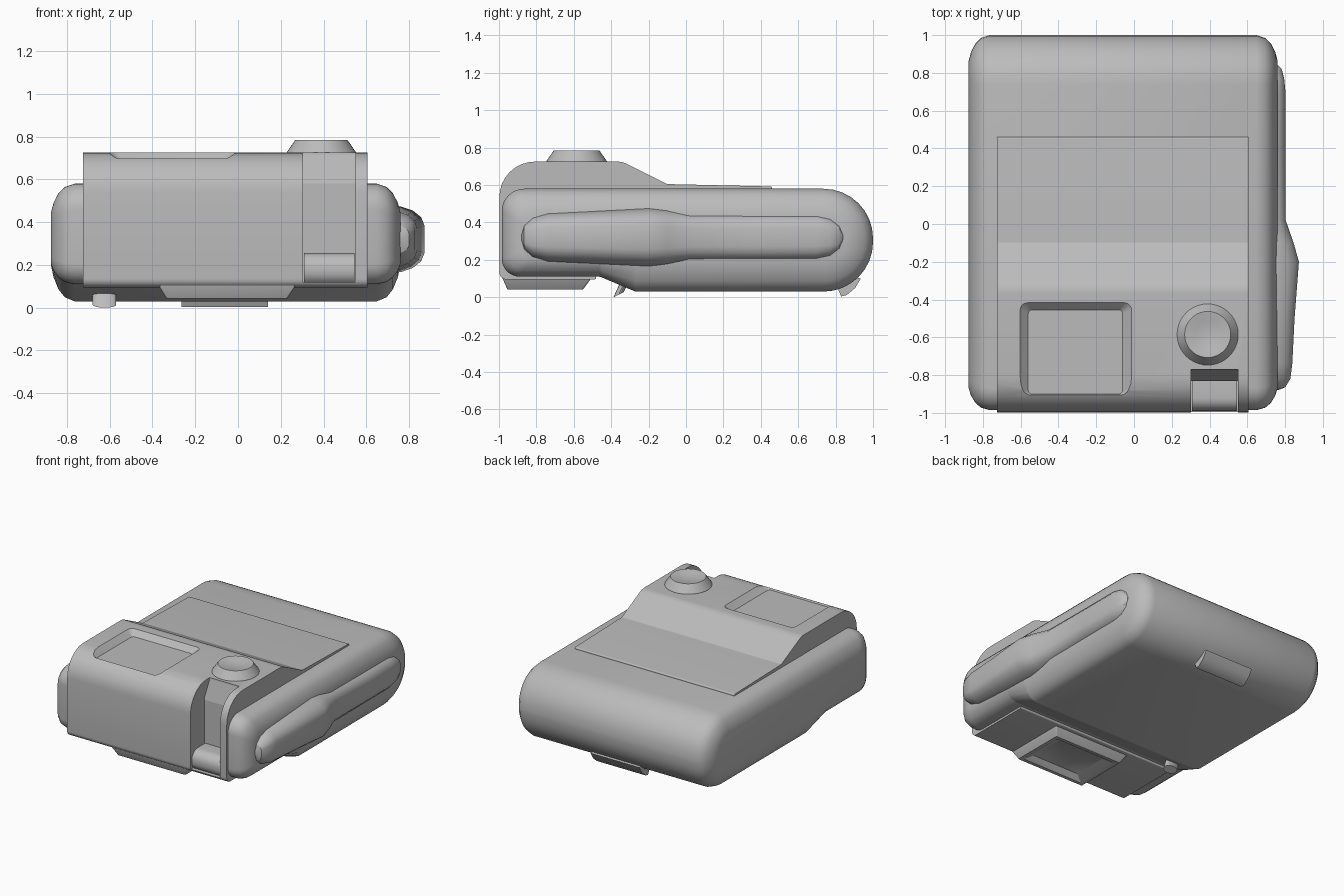
import bpy, bmesh, math
from mathutils import Vector, Matrix

if "Cube" in bpy.data.objects:
    bpy.data.objects.remove(bpy.data.objects["Cube"], do_unlink=True)

grey = bpy.data.materials.new("plain_grey")
grey.use_nodes = True
COLOUR = (0.5, 0.5, 0.5, 1)
grey.diffuse_color = COLOUR
grey.node_tree.nodes["Principled BSDF"].inputs["Base Color"].default_value = COLOUR


def fillet(corners, n=8):
    """Round each (a, b, radius) corner of a polygon into an arc."""
    out = []
    for i, (a, b, r) in enumerate(corners):
        p = Vector((a, b))
        u = (Vector(corners[i - 1][:2]) - p).normalized()
        v = (Vector(corners[(i + 1) % len(corners)][:2]) - p).normalized()
        half = u.angle(v) / 2
        reach = r / math.tan(half)
        centre = p + (u + v).normalized() * (r / math.sin(half))
        start, end = p + u * reach - centre, p + v * reach - centre
        sweep = start.angle_signed(end)
        for k in range(n + 1):
            out.append(centre + Matrix.Rotation(-sweep * k / n, 2) @ start)
    return out


def loft(name, rings):
    """Skin closed rings of equal length and cap both ends."""
    bm = bmesh.new()
    rows = [[bm.verts.new(p) for p in ring] for ring in rings]
    count = len(rows[0])
    for low, high in zip(rows, rows[1:]):
        for i in range(count):
            j = (i + 1) % count
            bm.faces.new((low[i], low[j], high[j], high[i]))
    bm.faces.new(rows[0])
    bm.faces.new(rows[-1])
    bmesh.ops.recalc_face_normals(bm, faces=bm.faces)
    mesh = bpy.data.meshes.new(name)
    bm.to_mesh(mesh)
    bm.free()
    obj = bpy.data.objects.new(name, mesh)
    bpy.context.collection.objects.link(obj)
    mesh.materials.append(grey)
    return obj


def prism(name, profile, x0, x1):
    """Extrude a (y, z) profile along x."""
    return loft(name, [[(x, p[0], p[1]) for p in profile] for x in (x0, x1)])


def rect(x0, x1, y0, y1, z, r):
    return [(p.x, p.y, z) for p in fillet(
        [(x0, y0, r), (x1, y0, r), (x1, y1, r), (x0, y1, r)], 5)]


def activate(obj):
    bpy.ops.object.select_all(action="DESELECT")
    obj.select_set(True)
    bpy.context.view_layer.objects.active = obj


def cut(obj, cutter):
    mod = obj.modifiers.new("cut", "BOOLEAN")
    mod.operation, mod.solver, mod.object = "DIFFERENCE", "EXACT", cutter
    activate(obj)
    bpy.ops.object.modifier_apply(modifier=mod.name)


# Main case: a rounded side profile that shrinks towards both flanks
def case_profile(d):
    low, deep = 0.11 + d * 0.7, 0.03 + d * 1.25
    small, large = max(0.12 - d * 0.5, 0.02), 0.265 - d * 1.1
    return fillet([(-0.985 + d * 0.85, low, small * 0.8), (-0.46, low, 0.04),
                   (-0.27, deep, 0.04), (1 - d, deep, large),
                   (1 - d, 0.58 - d, large), (-0.985 + d * 0.85, 0.58 - d, small)])


FLANK = [(0, 0.135), (0.012, 0.09), (0.035, 0.045), (0.065, 0.015), (0.11, 0)]
stations = [(-0.875 + o, d) for o, d in FLANK]
stations += [(0.76 - o, d) for o, d in reversed(FLANK)]
case = loft("main_case", [[(x, p.x, p.y) for p in case_profile(d)] for x, d in stations])

# Raised front housing with a long flat tail plate
housing = prism("raised_housing", fillet([
    (-0.998, 0.095, 0.04), (-0.48, 0.095, 0.01), (-0.48, 0.5, 0.01), (0.46, 0.5, 0.005),
    (0.46, 0.592, 0.008), (-0.1, 0.605, 0.03), (-0.34, 0.725, 0.12),
    (-0.998, 0.725, 0.19)]), -0.725, 0.605)

# Window recess and front slot
window = loft("window_cutter", [rect(-0.56, -0.06, -0.9, -0.455, 0.685, 0.02),
                                rect(-0.605, -0.01, -0.92, -0.415, 0.727, 0.04),
                                rect(-0.605, -0.01, -0.92, -0.415, 0.9, 0.04)])
slot = prism("slot_cutter", [(-1.2, 0.12), (-0.83, 0.12), (-0.83, 0.6), (-0.77, 0.71),
                             (-0.77, 0.9), (-1.2, 0.9)], 0.303, 0.55)
cut(housing, window)
cut(housing, slot)
cut(case, slot)
for helper in (window, slot):
    bpy.data.objects.remove(helper, do_unlink=True)

# Roller in the slot
roller = prism("slot_roller", fillet([(-0.99, 0.102, 0.07), (-0.82, 0.102, 0.01),
                                      (-0.82, 0.255, 0.01), (-0.99, 0.255, 0.07)]),
               0.308, 0.546)

# Dished round button
def circle(r, z):
    return [(0.39 + r * math.cos(k * math.tau / 40),
             -0.585 + r * math.sin(k * math.tau / 40), z) for k in range(40)]


button = loft("round_button", [circle(r, z) for r, z in (
    (0.162, 0.69), (0.162, 0.727), (0.122, 0.785), (0.112, 0.784),
    (0.07, 0.773), (0.02, 0.768))])

# Side grip with a swelling: y, outermost x, half height
GRIP = [(-0.88, 0.762, 0.02), (-0.865, 0.8, 0.07), (-0.82, 0.828, 0.11),
        (-0.74, 0.838, 0.133), (-0.5, 0.85, 0.143), (-0.2, 0.873, 0.158),
        (-0.1, 0.845, 0.147), (0.02, 0.803, 0.128), (0.4, 0.803, 0.125),
        (0.7, 0.802, 0.125), (0.77, 0.795, 0.11), (0.82, 0.782, 0.07), (0.84, 0.762, 0.02)]
ARC = [(0, 1), (0.3, 0.97), (0.65, 0.85), (0.9, 0.65), (1, 0.4)]
ARC += [(a, -b) for a, b in reversed(ARC)]
grip = loft("side_grip", [[(0.715 + (x - 0.715) * a, y, 0.32 + h * b) for a, b in ARC]
                          for y, x, h in GRIP])

# Front foot block with a hollow underside
foot = loft("foot_block", [rect(-0.38, 0.28, -0.985, -0.49, 0.14, 0.01),
                           rect(-0.375, 0.275, -0.985, -0.5, 0.11, 0.01),
                           rect(-0.335, 0.23, -0.955, -0.55, 0.042, 0.01),
                           rect(-0.31, 0.205, -0.93, -0.575, 0.042, 0.01),
                           rect(-0.25, 0.145, -0.9, -0.63, 0.08, 0.01)])

# Rear latch tab and small underside catch
tab = prism("rear_tab", [(0.83, 0.004), (0.86, 0.012), (0.905, 0.05), (0.935, 0.1),
                         (0.85, 0.12), (0.8, 0.07)], -0.265, 0.14)
catch = loft("underside_catch", [
    [(-0.625 + 0.055 * math.cos(k * math.tau / 24),
      y + 0.028 * math.sin(k * math.tau / 24),
      z + 0.014 * math.sin(k * math.tau / 24)) for k in range(24)]
    for y, z in ((-0.33, 0.08), (-0.36, 0.014))])

for part in (case, housing, roller, button, grip, foot, tab, catch):
    activate(part)
    bpy.ops.object.shade_smooth_by_angle(angle=math.radians(32))
